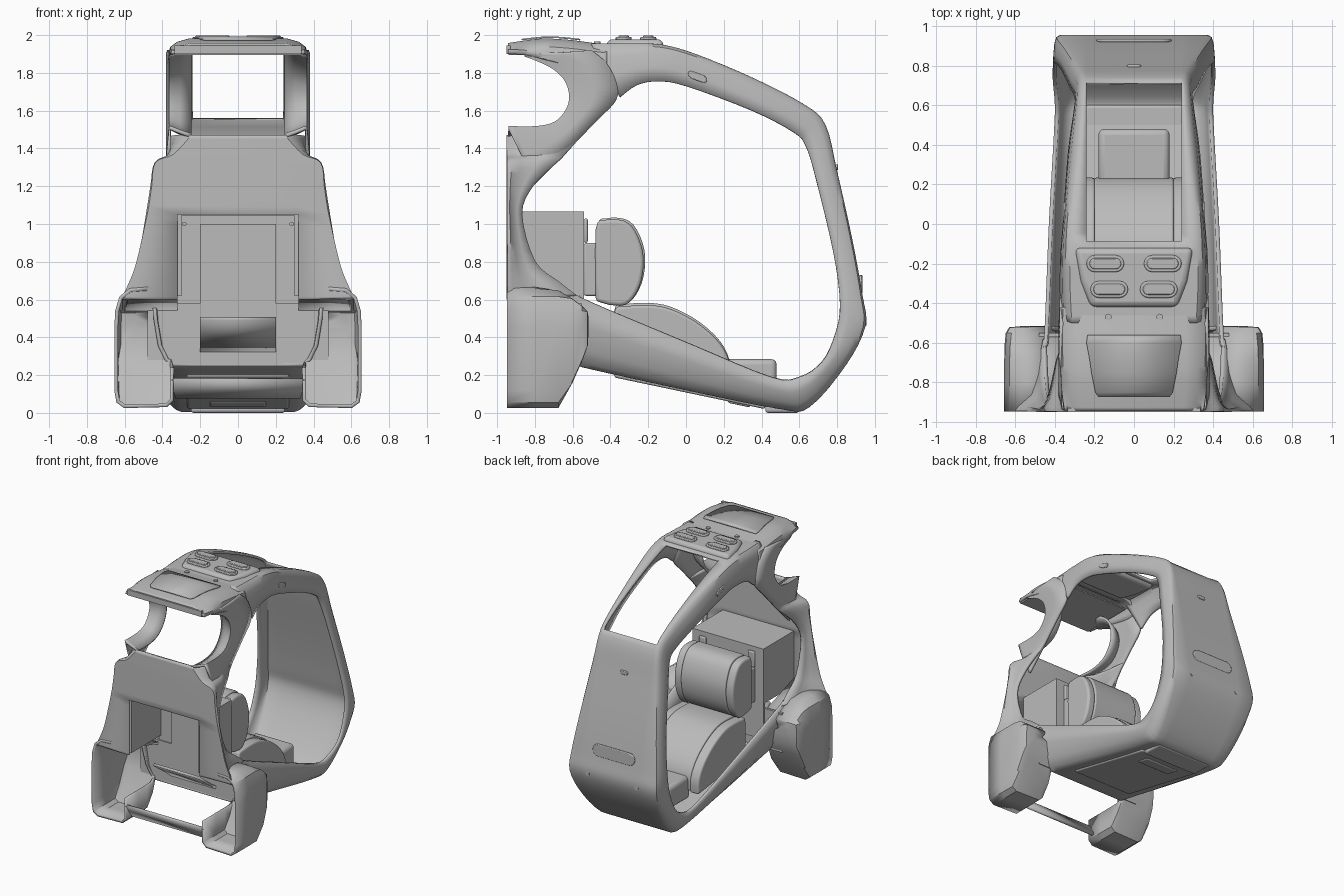
import bpy, bmesh, math
from mathutils import Vector

if "Cube" in bpy.data.objects:
    bpy.data.objects.remove(bpy.data.objects["Cube"], do_unlink=True)

grey = bpy.data.materials.new("plain grey")
grey.use_nodes = True
grey.diffuse_color = (0.5, 0.5, 0.5, 1)
grey.node_tree.nodes["Principled BSDF"].inputs["Base Color"].default_value = (0.5, 0.5, 0.5, 1)
parts = []


def finish(name, bm):
    bmesh.ops.recalc_face_normals(bm, faces=bm.faces)
    mesh = bpy.data.meshes.new(name)
    bm.to_mesh(mesh)
    bm.free()
    mesh.materials.append(grey)
    ob = bpy.data.objects.new(name, mesh)
    bpy.context.collection.objects.link(ob)
    parts.append(ob)
    return ob


def spline(rows, n=4):
    """Smooth interpolation through stations of equal length."""
    out = []
    for i in range(len(rows) - 1):
        p = [rows[max(0, min(len(rows) - 1, i + k))] for k in (-1, 0, 1, 2)]
        for s in range(n):
            t = s / n
            out.append([b + .5 * t * (c - a + t * (2*a - 5*b + 4*c - d + t * (3*(b - c) + d - a)))
                        for a, b, c, d in zip(*p)])
    return out + [list(rows[-1])]


def loft(name, rows, skip=None, thick=0.02, mirror=False):
    bm = bmesh.new()
    grid = [[bm.verts.new(p) for p in row] for row in rows]
    for r0, r1 in zip(grid, grid[1:]):
        for j in range(len(r0) - 1):
            quad = (r0[j], r0[j + 1], r1[j + 1], r1[j])
            mid = sum((v.co for v in quad), Vector()) / 4
            if not (skip and skip(mid, j)):
                bm.faces.new(quad)
    bmesh.ops.remove_doubles(bm, verts=bm.verts, dist=0.0005)
    ob = finish(name, bm)
    if mirror:
        ob.modifiers.new("mirror", "MIRROR")
    if thick:
        mod = ob.modifiers.new("wall", "SOLIDIFY")
        mod.thickness, mod.offset = thick, 0
    return ob


def section(st, inner):
    """Full-width cross-section from one opening edge over to the other."""
    oy, oz, wo, iy, iz, wi = st
    cols = [(1, 1), (.6, .85), (.25, .6), (.06, .2)]
    half = [Vector((wo + (wi - wo) * m, oy + (iy - oy) * a, oz + (iz - oz) * a)) for a, m in cols]
    half += [Vector((x, oy, oz)) for x in (wo * .97, min(inner, wo * .93))]
    return half + [Vector((-v.x, v.y, v.z)) for v in reversed(half)]


def extrude(name, outline, axis, lo, hi, bevel=0.0, seg=3, mirror=False):
    """Extrude a 2D outline along axis x, y or z."""
    def place(p, h):
        return {"x": (h, p[0], p[1]), "y": (p[0], h, p[1]), "z": (p[0], p[1], h)}[axis]
    bm = bmesh.new()
    a, b = ([bm.verts.new(place(p, h)) for p in outline] for h in (lo, hi))
    bm.faces.new(a)
    bm.faces.new(b)
    n = len(a)
    for i in range(n):
        bm.faces.new((a[i], a[(i + 1) % n], b[(i + 1) % n], b[i]))
    ob = finish(name, bm)
    if bevel:
        mod = ob.modifiers.new("soft edges", "BEVEL")
        mod.width, mod.segments, mod.limit_method = bevel, seg, "ANGLE"
    if mirror:
        ob.modifiers.new("mirror", "MIRROR")
    return ob


def box(name, x, y, z, **kw):
    return extrude(name, [(x[0], y[0]), (x[1], y[0]), (x[1], y[1]), (x[0], y[1])], "z", *z, **kw)


def pill(cx, cy, w, h, n=8):
    r, out = h / 2, []
    for side in (1, -1):
        for k in range(n + 1):
            a = -math.pi / 2 + math.pi * k / n
            out.append((cx + side * (w / 2 - r + r * math.cos(a)), cy + side * r * math.sin(a)))
    return out


# Cabin shell: roof, tail panel and floor in one sweep, with a roof window
cabin = [(-.5, 1.945, .32, -.35, 1.67, .365), (-.3, 1.945, .33, -.26, 1.735, .365),
         (-.13, 1.94, .33, -.15, 1.755, .362),
         (.05, 1.89, .32, 0, 1.73, .35), (.35, 1.765, .285, .35, 1.6, .325),
         (.62, 1.625, .262, .57, 1.485, .295), (.73, 1.52, .258, .635, 1.41, .29),
         (.79, 1.28, .28, .69, 1.23, .315), (.87, .92, .33, .78, .85, .36),
         (.925, .62, .37, .815, .58, .395), (.94, .46, .38, .79, .42, .4),
         (.84, .26, .35, .72, .27, .4), (.65, .04, .31, .6, .19, .39),
         (.5, .03, .31, .45, .19, .395), (0, .13, .33, 0, .375, .42),
         (-.5, .24, .35, -.5, .585, .44), (-.57, .26, .36, -.62, .65, .45)]
loft("cabin_shell", [section(s, .24) for s in spline(cabin)],
     lambda m, j: j == 5 and m.z > 1.5 and -.08 < m.y < .7)

# Front panel with flanks running back to the door openings
panel = [(-.94, .6, .63, -.58, .62, .45), (-.94, .68, .59, -.67, .69, .447), (-.94, .8, .545, -.8, .8, .44),
         (-.94, 1.05, .49, -.87, 1.05, .43), (-.94, 1.2, .465, -.81, 1.2, .41),
         (-.94, 1.32, .445, -.69, 1.32, .385), (-.94, 1.365, .35, -.64, 1.37, .37),
         (-.94, 1.47, .25, -.56, 1.46, .365)]
loft("front_panel", [section(s, .32) for s in spline(panel)],
     lambda m, j: j == 5 and m.z < 1.05)

# Pillars around the circular side cutouts, with a return lip facing forward
pillar = [(-.85, 1.895, -.5, 1.92), (-.72, 1.84, -.42, 1.85), (-.64, 1.77, -.37, 1.75), (-.61, 1.68, -.37, 1.655),
          (-.63, 1.6, -.47, 1.55), (-.69, 1.535, -.58, 1.435), (-.79, 1.51, -.7, 1.31),
          (-.94, 1.51, -.8, 1.21)]


def pillar_row(a, b, c, d):
    away = (Vector((a, b)) - Vector((-.79, 1.7))).normalized()
    lip = [(x, max(-.94, a + away.x * k), b + away.y * k) for x, k in ((.25, .05), (.31, .025), (.35, .005))]
    return lip + [(.36, a, b), (.37, (a + c) / 2, (b + d) / 2), (.365, c, d)]


loft("side_pillar", [pillar_row(*s) for s in spline(pillar)], mirror=True)

# Visor over the front opening, with its front edge and lining
visor = [(-.94, 1.948, 1.9, .345), (-.85, 1.962, 1.895, .355), (-.75, 1.972, 1.87, .36),
         (-.62, 1.965, 1.84, .363), (-.5, 1.95, 1.82, .363), (-.42, 1.94, 1.82, .36)]


def visor_row(y, zt, zb, w):
    half = [(w, y, zb), (w, y, zb + (zt - zb) * .3), (w * .97, y, zt - .04),
            (w * .88, y, zt - .016), (w * .72, y, zt)]
    return half + [(-p[0], p[1], p[2]) for p in reversed(half)]


loft("visor", [visor_row(*s) for s in spline(visor)])
box("visor_front_edge", (-.335, .335), (-.95, -.93), (1.9, 1.945))
box("visor_lining", (-.335, .335), (-.94, -.5), (1.895, 1.905))
loft("visor_inset", [[(-w, y, z), (w, y, z)] for y, z, w in
                     [(-.87, 1.976, .18), (-.85, 1.979, .195), (-.75, 1.989, .215),
                      (-.68, 1.988, .225), (-.6, 1.981, .24), (-.56, 1.976, .235)]], thick=.008)

# Open wheel housings at the front corners
arch = [(.35, .24), (.35, .07), (.38, .04), (.6, .035), (.635, .06), (.645, .12),
        (.645, .45), (.64, .54), (.62, .61), (.57, .65), (.44, .7)]
rows = []
for y, low, high, pull in ((-.947, 0, .66, 0), (-.8, .03, .66, 0), (-.68, .03, .64, 0), (-.61, .16, .6, .01),
                           (-.555, .28, .56, .04), (-.53, .34, .54, .12), (-.525, .4, .52, .5), (-.525, .48, .48, 1)):
    ring = [(x, min(high, max(z, low))) for x, z in arch]
    rows.append([(x + (.48 - x) * pull, y, z + (.48 - z) * pull) for x, z in ring])
loft("wheel_housing", rows, mirror=True)
loft("shoulder_underside", [[(.32, -.93, .67), (.57, -.93, .65)], [(.32, -.56, .55), (.6, -.56, .55)]], mirror=True)
loft("front_cross_bar", [[(-.36, -.94, .18), (.36, -.94, .18)], [(-.33, -.88, .08), (.33, -.88, .08)]])
box("bulkhead", (-.48, .48), (-.57, -.55), (.26, .58))

# Hollow equipment box behind the front panel
box("box_top", (-.32, .32), (-.94, -.54), (1.045, 1.065))
box("box_back", (-.32, .32), (-.56, -.54), (.33, 1.06))
box("box_side", (.3, .32), (-.94, -.54), (.62, 1.06), mirror=True)
box("box_inner_plate", (-.2, .2), (-.57, -.56), (.5, 1.0))
loft("box_underside", [[(-.2, -.8, .5), (.2, -.8, .5)], [(-.2, -.57, .33), (.2, -.57, .33)]])
extrude("box_bolt", pill(.285, 1.0, .024, .023), "y", -.57, -.555, mirror=True)

# Seat
cushion = spline([(-.38, .25), (-.38, .54), (-.33, .575), (-.16, .58), (-.04, .545), (.08, .475),
                  (.18, .38), (.23, .28), (.23, .17)], 3)
extrude("seat_cushion", cushion, "x", -.2, .2, .01)
extrude("seat_bolster", [(y, z - .012) for y, z in cushion], "x", .195, .275, .02, mirror=True)
backrest = spline([(-.47, .6), (-.47, .98), (-.42, 1.03), (-.32, 1.025), (-.26, .97), (-.22, .86), (-.22, .75),
                   (-.25, .65), (-.31, .58), (-.4, .58)], 3)
extrude("seat_backrest", backrest, "x", -.2, .2, .01)
extrude("backrest_bolster", [(y - .008, z - .008) for y, z in backrest], "x", .195, .265, .02, mirror=True)
box("backrest_bracket", (.17, .25), (-.54, -.45), (.62, .9), bevel=.01, mirror=True)
box("backrest_hanger", (.19, .25), (-.54, -.52), (.9, 1.03), bevel=.01, mirror=True)
box("foot_step", (-.18, .18), (.2, .48), (.1, .285), bevel=.03)

# Roof pad with oval vents
extrude("roof_pad", [(-.3, -.12), (-.27, -.29), (-.22, -.42), (.22, -.42), (.27, -.29), (.3, -.12)],
        "z", 1.9, 1.978, .03)
for cy, cx in ((-.2, .145), (-.33, .125)):
    extrude("roof_vent_rim", pill(cx, cy, .19, .085), "z", 1.965, 1.991, .006, 2, mirror=True)
    extrude("roof_vent_centre", pill(cx, cy, .16, .055), "z", 1.965, 1.998, .005, 2, mirror=True)
extrude("roof_bolt", pill(.13, -.47, .035, .034), "z", 1.94, 1.965, mirror=True)

# Roof rail grips
grip = extrude("rail_grip", pill(.06, 0, .1, .04), "x", .325, .358, .004, 2, mirror=True)
for v in grip.data.vertices:
    v.co.z += 1.8 - .35 * v.co.y

# Tail panel trim
extrude("tail_handle", pill(0, .68, .38, .1), "y", .917, .934, .006, 2)
extrude("tail_bolt", pill(.22, .48, .035, .034), "y", .937, .955, mirror=True)
extrude("tail_latch", pill(0, 1.3, .07, .03), "y", .785, .805, .004, 2)

# Underside skid plate, slot and foot
for name, w, y0, y1, drop in (("skid_plate", .27, -.38, .42, 0), ("skid_slot", .15, .22, .34, .008)):
    skid = box(name, (-w, w), (y0, y1), (0, .03), bevel=.012)
    for v in skid.data.vertices:
        v.co.z += .108 - drop - .21 * v.co.y
box("skid_foot", (-.25, .25), (.42, .6), (0, .04), bevel=.015)

# Smooth shading with sharp edges kept
bpy.ops.object.select_all(action="DESELECT")
for ob in parts:
    ob.select_set(True)
bpy.context.view_layer.objects.active = parts[0]
bpy.ops.object.shade_smooth_by_angle(angle=math.radians(35))
